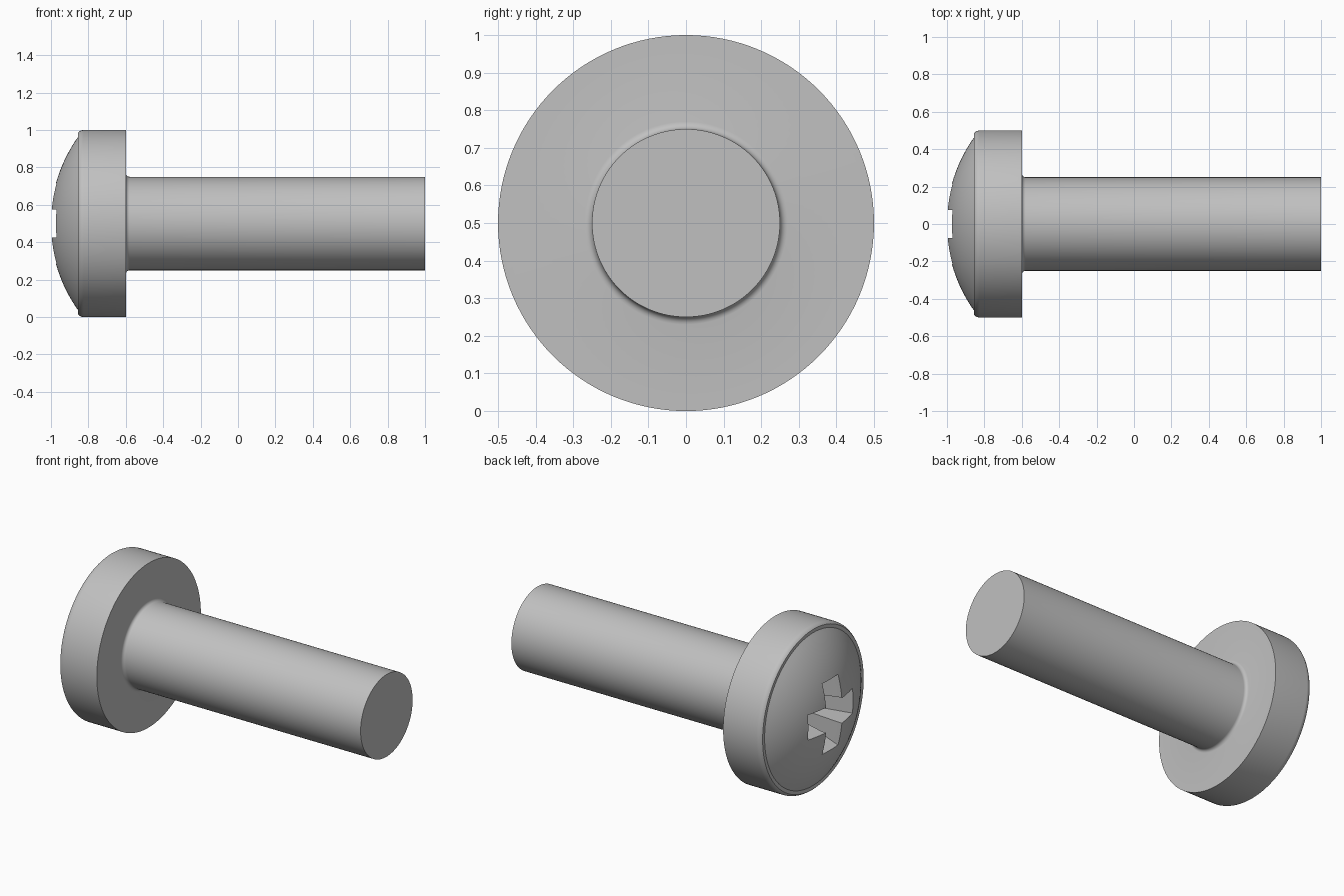
import bpy, bmesh, math
from mathutils import Vector, Matrix

cube = bpy.data.objects.get("Cube")
if cube:
    bpy.data.objects.remove(cube, do_unlink=True)

AXIS_Z = 0.5
steel = bpy.data.materials.new("plain_steel_grey")
steel.use_nodes = True
GREY = (0.53, 0.53, 0.53, 1)
steel.diffuse_color = GREY
steel.node_tree.nodes["Principled BSDF"].inputs["Base Color"].default_value = GREY


def make_object(name, bm):
    bmesh.ops.recalc_face_normals(bm, faces=bm.faces)
    mesh = bpy.data.meshes.new(name)
    bm.to_mesh(mesh)
    bm.free()
    obj = bpy.data.objects.new(name, mesh)
    obj.location.z = AXIS_Z
    mesh.materials.append(steel)
    bpy.context.collection.objects.link(obj)
    return obj


def arc(cx, cr, radius, start, end, count):
    """Points (x, r) on an arc; angles in degrees."""
    angles = [math.radians(start + (end - start) * i / count) for i in range(count + 1)]
    return [(cx + radius * math.cos(a), cr + radius * math.sin(a)) for a in angles]


def revolve(name, profile, steps=128):
    bm = bmesh.new()
    verts = [bm.verts.new((x, 0, r)) for x, r in profile]
    edges = [bm.edges.new(pair) for pair in zip(verts, verts[1:])]
    bmesh.ops.spin(bm, geom=verts + edges, cent=(0, 0, 0), axis=(1, 0, 0),
                   angle=math.tau, steps=steps, use_merge=False)
    bmesh.ops.remove_doubles(bm, verts=bm.verts, dist=1e-5)
    return make_object(name, bm)


# Head and shank as one turned profile: dome, rounded rim, flat underside, fillet, shank
DOME = 0.8
dome = arc(-1.003 + DOME, 0, DOME, 180, 144.5, 16)
rim = arc(-0.825, 0.46, 0.04, 140, 90, 5)
fillet = arc(-0.58, 0.27, 0.02, 180, 270, 5)
profile = dome + rim + [(-0.6, 0.5)] + fillet + [(1, 0.25), (1, 0)]
screw = revolve("screw_body", profile)


# Cross recess: a plus-shaped outline that narrows with depth
def cross_ring(bm, x, reach, half):
    ring = []
    for k in range(4):
        turn = Matrix.Rotation(k * math.pi / 2, 3, 'X')
        for y, z in ((reach, -half), (reach, half), (half, half)):
            ring.append(bm.verts.new(turn @ Vector((x, y, z))))
    return ring


bm = bmesh.new()
rings = [cross_ring(bm, *level) for level in
         ((-1.1, 0.215, 0.076), (-0.965, 0.215, 0.076), (-0.72, 0.1, 0.045))]
for a, b in zip(rings, rings[1:]):
    for i in range(len(a)):
        j = (i + 1) % len(a)
        bm.faces.new((a[i], a[j], b[j], b[i]))
bm.faces.new(rings[0])
bm.faces.new(rings[-1])
cutter = make_object("recess_cutter", bm)
cutter.hide_render = True

# Cut the recess, then smooth the turned surfaces
bpy.ops.object.select_all(action='DESELECT')
screw.select_set(True)
bpy.context.view_layer.objects.active = screw
cut = screw.modifiers.new("recess", 'BOOLEAN')
cut.operation = 'DIFFERENCE'
cut.solver = 'EXACT'
cut.object = cutter
bpy.ops.object.modifier_apply(modifier=cut.name)
bpy.data.objects.remove(cutter, do_unlink=True)
bpy.ops.object.shade_smooth_by_angle(angle=math.radians(25))
